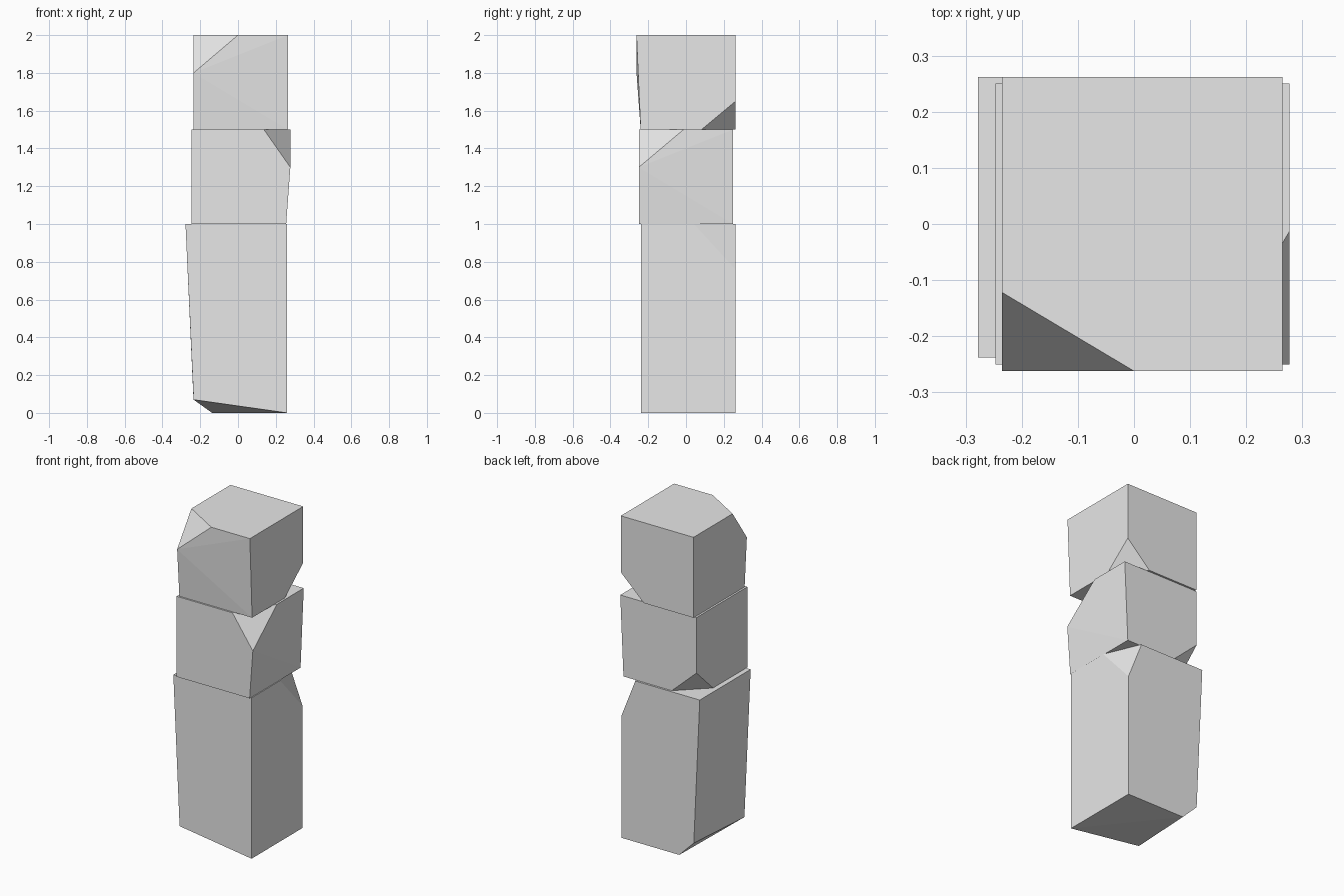
import bpy, bmesh
from itertools import product
from math import radians
from mathutils import Vector

cube = bpy.data.objects.get("Cube")
if cube:
    bpy.data.objects.remove(cube, do_unlink=True)

# Single stone colour
stone = bpy.data.materials.new("light_grey_stone")
stone.use_nodes = True
stone.diffuse_color = (0.8, 0.8, 0.8, 1)
stone.node_tree.nodes["Principled BSDF"].inputs["Base Color"].default_value = (0.8, 0.8, 0.8, 1)

# Corner names, as (x, y, z) sides of a block
L, R = -1, 1
FRONT, BACK = -1, 1
BOTTOM, TOP = -1, 1


def block(name, low, high, shifts, chips):
    """Box with some corners shifted and some chipped back along their edges."""
    bm = bmesh.new()
    for corner in product((-1, 1), repeat=3):
        base = Vector([high[i] if corner[i] > 0 else low[i] for i in range(3)])
        base += Vector(shifts.get(corner, (0, 0, 0)))
        if corner not in chips:
            bm.verts.new(base)
            continue
        for axis, distance in enumerate(chips[corner]):
            if distance is not None:
                point = base.copy()
                point[axis] -= corner[axis] * distance
                bm.verts.new(point)
    hull = bmesh.ops.convex_hull(bm, input=bm.verts[:])
    unused = [g for g in hull["geom_interior"] if isinstance(g, bmesh.types.BMVert)]
    bmesh.ops.delete(bm, geom=unused, context="VERTS")
    bmesh.ops.dissolve_limit(bm, angle_limit=radians(0.3), verts=bm.verts[:], edges=bm.edges[:])
    bmesh.ops.recalc_face_normals(bm, faces=bm.faces[:])
    mesh = bpy.data.meshes.new(name)
    bm.to_mesh(mesh)
    bm.free()
    mesh.materials.append(stone)
    obj = bpy.data.objects.new(name, mesh)
    bpy.context.collection.objects.link(obj)
    return obj


# Tall base block: left side leans out, underside worn away on one edge
block("lower_block", (-0.278, -0.238, 0), (0.26, 0.262, 1),
      shifts={(L, FRONT, BOTTOM): (0.043, 0, 0.07),
              (L, BACK, BOTTOM): (0.041, 0, 0)},
      chips={(L, BACK, BOTTOM): (0.1, None, 0.1),
             (R, BACK, TOP): (0.095, 0.22, 0.24)})

# Middle block: right side tapers in toward its base
block("middle_block", (-0.247, -0.25, 1), (0.277, 0.25, 1.5),
      shifts={(R, side, BOTTOM): (-0.022, 0, 0) for side in (FRONT, BACK)},
      chips={(R, FRONT, TOP): (0.14, 0.237, 0.2),
             (L, BACK, BOTTOM): (0.17, 0.163, 0.155)})

# Top block: front face leans out toward the top
block("upper_block", (-0.235, -0.262, 1.5), (0.265, 0.262, 2),
      shifts={(side, FRONT, BOTTOM): (0, 0.022, 0) for side in (L, R)},
      chips={(L, FRONT, TOP): (0.235, 0.14, 0.2),
             (R, BACK, BOTTOM): (0.158, 0.18, 0.15)})
